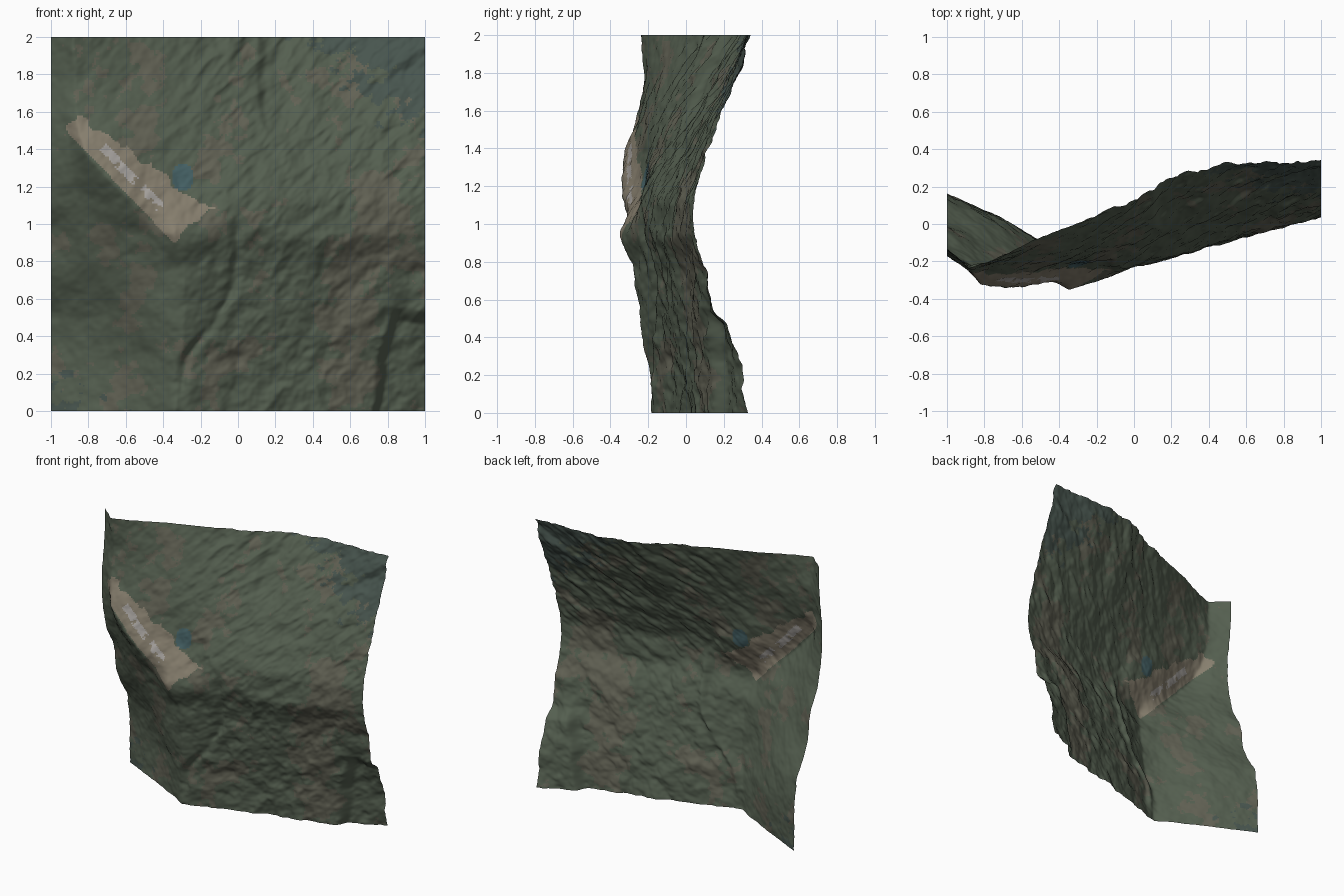
import bpy, bmesh, math
from mathutils import Vector, noise

if "Cube" in bpy.data.objects:
    bpy.data.objects.remove(bpy.data.objects["Cube"])

# Relief rows: z, depth at left edge, then (x, depth) of left break, ridge crest,
# inner slope, then depths at x = 0, 0.5 and 1
ROWS = [
    (0.00, .16, -.70, .02, -.40, -.14, -.34, -.18, -.06, .08, .24),
    (0.25, .16, -.70, .03, -.40, -.165, -.30, -.205, -.08, .06, .22),
    (0.50, .13, -.70, -.02, -.41, -.215, -.29, -.245, -.13, .02, .15),
    (0.75, .00, -.75, -.10, -.42, -.24, -.29, -.275, -.17, -.03, .115),
    (0.95, -.03, -.80, -.15, -.50, -.27, -.34, -.35, -.23, -.095, .05),
    (1.10, -.11, -.85, -.17, -.56, -.33, -.30, -.27, -.225, -.09, .04),
    (1.25, -.15, -.88, -.21, -.70, -.34, -.32, -.21, -.18, -.03, .08),
    (1.40, -.17, -.90, -.23, -.82, -.32, -.40, -.21, -.11, .03, .12),
    (1.55, -.17, -.91, -.23, -.86, -.265, -.40, -.18, -.05, .09, .175),
    (1.75, -.14, -.92, -.20, -.87, -.225, -.45, -.13, .03, .20, .265),
    (2.00, -.13, -.93, -.19, -.88, -.235, -.52, -.08, .13, .33, .33),
]
N = 200


def hermite(ts, vs, t, straight=0):
    """Interpolation without overshoot; straight blends towards sharp breaks."""
    n = len(ts)
    i = 0
    while i < n - 2 and t > ts[i + 1]:
        i += 1
    d = [(vs[k + 1] - vs[k]) / (ts[k + 1] - ts[k]) for k in range(n - 1)]

    def slope(k):
        if k == 0:
            return d[0]
        if k == n - 1:
            return d[-1]
        a, b = d[k - 1], d[k]
        return 0 if a * b <= 0 else 2 * a * b / (a + b)
    h = ts[i + 1] - ts[i]
    s = (t - ts[i]) / h
    smooth = ((2*s**3 - 3*s*s + 1) * vs[i] + (s**3 - 2*s*s + s) * h * slope(i)
              + (3*s*s - 2*s**3) * vs[i + 1] + (s**3 - s*s) * h * slope(i + 1))
    return smooth * (1 - straight) + (vs[i] + d[i] * h * s) * straight


def step(v, lo, hi):
    s = min(1, max(0, (v - lo) / (hi - lo)))
    return s * s * (3 - 2 * s)


def fractal(x, z, seed, octaves=4):
    return noise.fractal(Vector((x, z, seed)), 0.9, 2.1, octaves)


def roughness(x, z):
    # Long diagonal gullies above, broken ledges below, calmer on the left
    a, b = (x + z) * 0.7071, (x - z) * 0.7071
    calm = 0.3 + 0.7 * step(x, -0.5, 0.0)
    ledge = abs(fractal(a * 3.2, b * 5.0, 3.7)) - 0.3
    gully = abs(fractal(a * 2.5, b * 7.0, 8.1)) - 0.3
    t = step(z, 0.8, 1.2)
    return calm * 0.036 * (ledge * (1 - t) + gully * t) + 0.006 * fractal(x * 14, z * 14, 1.3, 3)


def features(x, z):
    """Local gullies and the sunken lower right corner."""
    gx = hermite([0, 0.25, 0.45, 0.7, 1.05], [-.32, -.29, -.15, -.02, 0], min(z, 1.05))
    y = 0.028 * math.exp(-((x - gx) / 0.03) ** 2) * step(z, 0, 0.2) * (1 - step(z, 0.95, 1.1))
    wob = 0.03 * fractal(x * 5, z * 5, 2.2, 2)
    y += 0.07 * step(x, 0.70 + 0.2 * z + wob, 0.76 + 0.2 * z + wob) * (1 - step(z + wob, 0.47, 0.54))
    y += 0.03 * step(x, 0.11 + wob, 0.16 + wob) * (1 - step(x, 0.2, 0.4)) * step(z, 1.45, 1.7)
    return y


def material(name, rgb):
    m = bpy.data.materials.new(name)
    m.diffuse_color = (*rgb, 1)
    m.use_nodes = True
    m.node_tree.nodes["Principled BSDF"].inputs["Base Color"].default_value = m.diffuse_color
    return m


def pick(x, z):
    """Material index for ground cover at a place on the relief."""
    n, m = fractal(x * 4, z * 4, 5.5), fractal(x * 15, z * 15, 9.5)
    if math.hypot((x + 0.295) / 0.06, (z - 1.25) / 0.075) < 1:
        return 4
    # Bare landslip, running down to the right and widening
    d = (x + 0.85) * 0.72 + (z - 1.5) * 0.69
    along = (x + 0.85) * 0.69 - (z - 1.5) * 0.72
    if -0.07 + 0.03 * m < along < 0.78 + 0.03 * m and -0.05 < d < 0.06 + 0.2 * along + 0.03 * m:
        return 3 if abs(d - 0.03) < 0.025 and 0.15 < along < 0.6 and m > -0.15 else 2
    woods = max(x + z - 2.35, -0.75 - x - z) + 0.4 * m
    if (z > 1.45 or z < 0.35) and woods > 0.12:
        return 5
    return 1 if n + 0.4 * m > 0.28 else 0


# Terrain sheet
bm = bmesh.new()
zs = [r[0] for r in ROWS]
columns = [[r[k] for r in ROWS] for k in range(1, 11)]
grid = []
for j in range(N + 1):
    z = 2 * j / N
    y0, x1, y1, x2, y2, x3, y3, y4, y5, y6 = (hermite(zs, c, z, 0.3) for c in columns)
    xs, ys = [-1, x1, x2, x3, 0, 0.5, 1], [y0, y1, y2, y3, y4, y5, y6]
    row = []
    for i in range(N + 1):
        x = -1 + 2 * i / N
        y = hermite(xs, ys, x, 0.6) + roughness(x, z) + features(x, z)
        row.append(bm.verts.new((x, max(-.35, min(.35, y)), z)))
    grid.append(row)
for j in range(N):
    for i in range(N):
        f = bm.faces.new((grid[j][i], grid[j][i + 1], grid[j + 1][i + 1], grid[j + 1][i]))
        c = f.calc_center_median()
        f.material_index = pick(c.x, c.z)
        f.smooth = True
mesh = bpy.data.meshes.new("terrain")
bm.to_mesh(mesh)
bm.free()
for name, rgb in [("grass", (.09, .115, .08)), ("earth", (.12, .12, .088)),
                  ("pale_scree", (.24, .21, .155)), ("bare_rock", (.38, .36, .34)),
                  ("pond", (.06, .12, .13)), ("forest", (.065, .092, .078))]:
    mesh.materials.append(material(name, rgb))
terrain = bpy.data.objects.new("terrain", mesh)
bpy.context.collection.objects.link(terrain)
